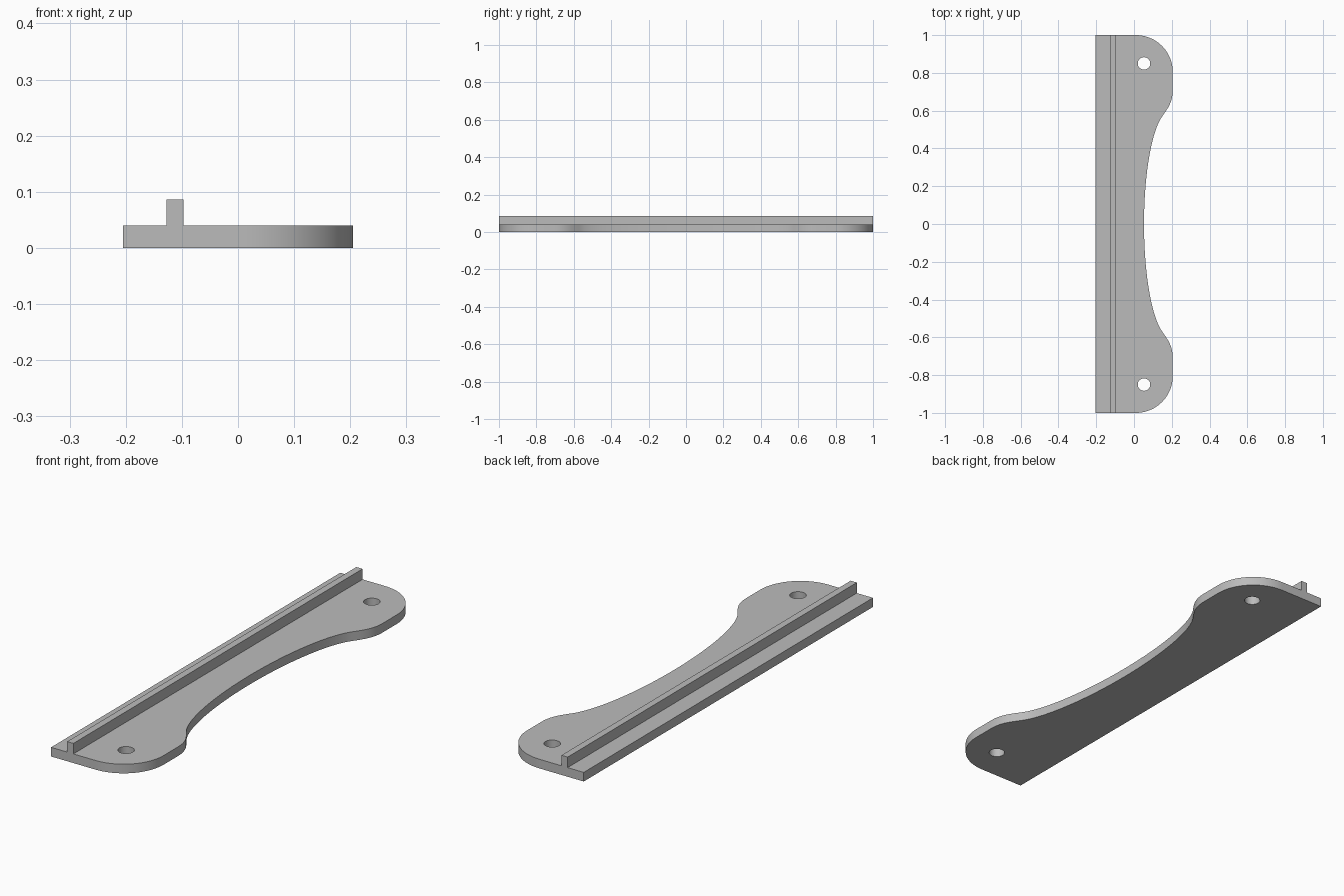
import bpy, bmesh, math
from mathutils import Vector, geometry

cube = bpy.data.objects.get("Cube")
if cube:
    bpy.data.objects.remove(cube, do_unlink=True)

HALF_W, HALF_L, THICK = 0.205, 1.0, 0.04
CORNER_R, HOLE_R = 0.195, 0.033

grey = bpy.data.materials.new("plain grey")
grey.use_nodes = True
colour = (0.5, 0.5, 0.5, 1)
grey.diffuse_color = colour
grey.node_tree.nodes["Principled BSDF"].inputs["Base Color"].default_value = colour


def finish(name, bm):
    bmesh.ops.recalc_face_normals(bm, faces=bm.faces)
    mesh = bpy.data.meshes.new(name)
    bm.to_mesh(mesh)
    bm.free()
    mesh.materials.append(grey)
    obj = bpy.data.objects.new(name, mesh)
    bpy.context.collection.objects.link(obj)
    return obj


def arc(cx, cy, r, start, end, n):
    steps = [math.radians(start + (end - start) * i / n) for i in range(n + 1)]
    return [(cx + r * math.cos(a), cy + r * math.sin(a)) for a in steps]


def half_outline():
    """Edge of the plate from the middle of the waist to the far back corner."""
    waist, a, b, join = 0.053, 0.14, 0.6, 0.57
    limit = math.asin(join / b)
    pts = []
    for i in range(25):
        t = limit * i / 24
        pts.append((waist + a * (1 - math.cos(t)), b * math.sin(t)))
    # shoulder flowing from the waist into the straight side
    end = Vector((*pts[-1], 0))
    bend = geometry.interpolate_bezier(
        end, end + Vector((0.036, 0.05, 0)),
        Vector((HALF_W, 0.65, 0)), Vector((HALF_W, 0.71, 0)), 13)
    pts += [(p.x, p.y) for p in bend[1:]]
    # rounded corner, then the square corner
    pts += arc(HALF_W - CORNER_R, HALF_L - CORNER_R, CORNER_R, 0, 90, 24)
    pts.append((-HALF_W, HALF_L))
    return pts


# Base plate with two screw holes
upper = half_outline()
lower = [(x, -y) for x, y in reversed(upper[1:])]
loops = [upper + lower]
for side in (-1, 1):
    loops.append(arc(0.053, side * 0.85, HOLE_R, 0, 360, 32)[:-1])

bm = bmesh.new()
for loop in loops:
    verts = [bm.verts.new((x, y, 0)) for x, y in loop]
    for i, v in enumerate(verts):
        bm.edges.new((v, verts[i - 1]))
bmesh.ops.triangle_fill(bm, edges=bm.edges[:], use_beauty=True, normal=(0, 0, 1))
top = bmesh.ops.extrude_face_region(bm, geom=bm.faces[:], use_keep_orig=True)["geom"]
bmesh.ops.translate(bm, vec=(0, 0, THICK),
                    verts=[g for g in top if isinstance(g, bmesh.types.BMVert)])
plate = finish("base_plate", bm)
bpy.context.view_layer.objects.active = plate
plate.select_set(True)
bpy.ops.object.shade_smooth_by_angle(angle=math.radians(30))
plate.select_set(False)

# Long upright rib running the full length
bm = bmesh.new()
bmesh.ops.create_cube(bm, size=1)
bmesh.ops.scale(bm, vec=(0.03, 2 * HALF_L, 0.046), verts=bm.verts)
bmesh.ops.translate(bm, vec=(-0.112, 0, THICK + 0.023), verts=bm.verts)
finish("rib", bm)
